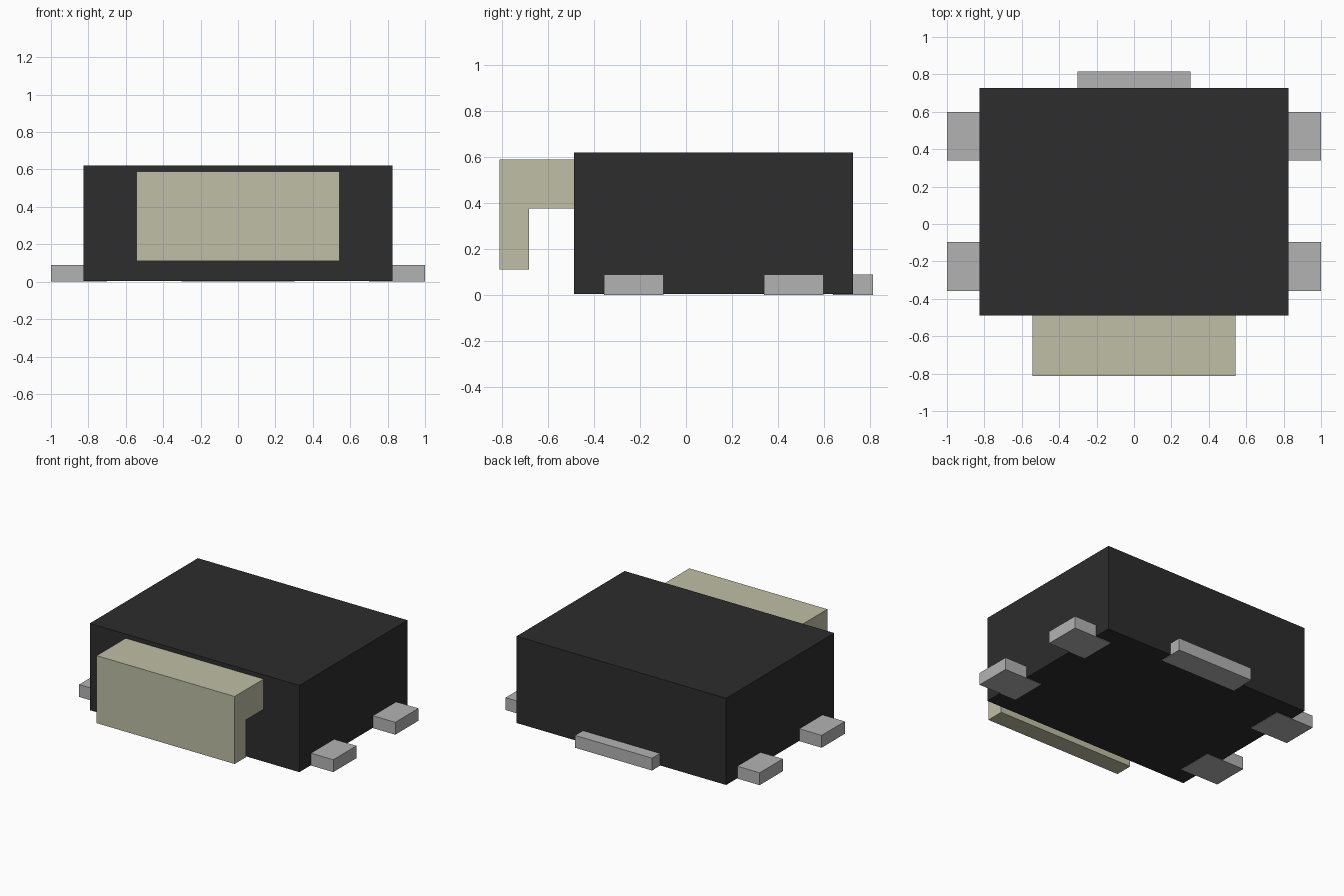
import bpy
import bmesh

default = bpy.data.objects.get("Cube")
if default:
    bpy.data.objects.remove(default, do_unlink=True)


def make_material(name, colour):
    mat = bpy.data.materials.new(name)
    mat.use_nodes = True
    mat.diffuse_color = (*colour, 1)
    bsdf = next(n for n in mat.node_tree.nodes if n.type == "BSDF_PRINCIPLED")
    bsdf.inputs["Base Color"].default_value = (*colour, 1)
    return mat


def extrude_profile(name, profile, x0, x1, mat):
    """Extrude a closed (y, z) outline along x."""
    bm = bmesh.new()
    face = bm.faces.new([bm.verts.new((x0, y, z)) for y, z in profile])
    result = bmesh.ops.extrude_face_region(bm, geom=[face])
    verts = [g for g in result["geom"] if isinstance(g, bmesh.types.BMVert)]
    bmesh.ops.translate(bm, verts=verts, vec=(x1 - x0, 0, 0))
    bmesh.ops.recalc_face_normals(bm, faces=bm.faces)
    mesh = bpy.data.meshes.new(name)
    bm.to_mesh(mesh)
    bm.free()
    mesh.materials.append(mat)
    obj = bpy.data.objects.new(name, mesh)
    bpy.context.collection.objects.link(obj)
    return obj


def box(name, x, y, z, mat):
    outline = [(y[0], z[0]), (y[1], z[0]), (y[1], z[1]), (y[0], z[1])]
    return extrude_profile(name, outline, x[0], x[1], mat)


black = make_material("black plastic", (0.026, 0.026, 0.026))
silver = make_material("silver metal", (0.45, 0.45, 0.45))
cream = make_material("cream plastic", (0.52, 0.52, 0.38))

# Housing, a hair above the pad undersides
box("housing", (-0.825, 0.825), (-0.488, 0.727), (0.003, 0.62), black)

# Hooked front button
hook = [(-0.48, 0.59), (-0.813, 0.59), (-0.813, 0.11),
        (-0.685, 0.11), (-0.685, 0.375), (-0.48, 0.375)]
extrude_profile("button", hook, -0.543, 0.543, cream)

# Solder pads, tucked under the housing
pad_height = (0, 0.088)
for side, sign in (("left", 1), ("right", -1)):
    for place, y in (("front", -0.227), ("back", 0.47)):
        box(f"{side}_{place}_pad", sorted((sign * 0.7, sign * 1.0)),
            (y - 0.13, y + 0.13), pad_height, silver)
box("rear_pad", (-0.303, 0.303), (0.64, 0.815), pad_height, silver)
